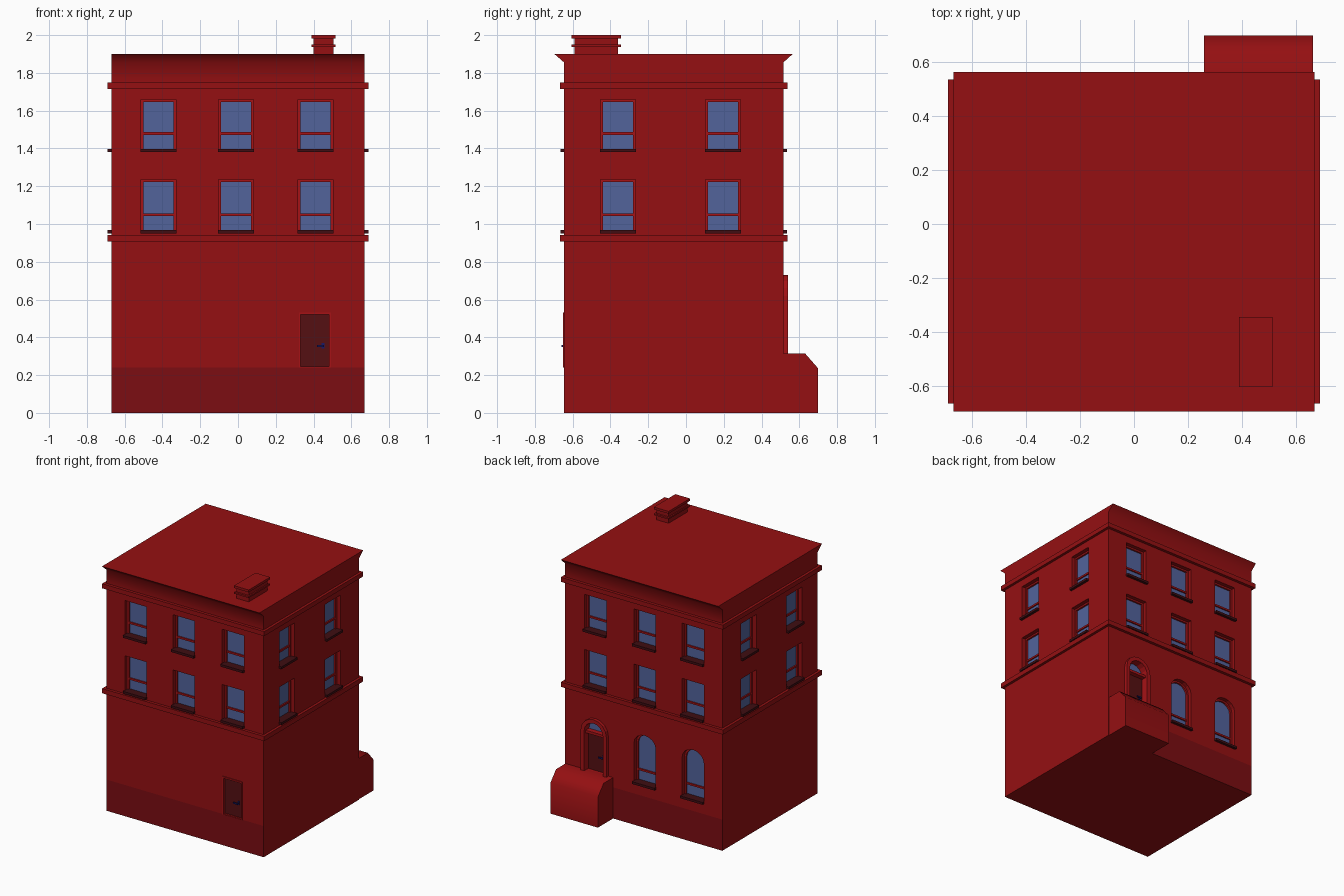
import bpy, bmesh, math
from mathutils import Matrix, Vector

if "Cube" in bpy.data.objects:
    bpy.data.objects.remove(bpy.data.objects["Cube"])


def material(name, r, g, b):
    m = bpy.data.materials.new(name)
    m.diffuse_color = (r, g, b, 1)
    m.use_nodes = True
    m.node_tree.nodes["Principled BSDF"].inputs["Base Color"].default_value = m.diffuse_color
    return m


RED = material("red_wall", 0.30, 0.005, 0.006)
TRIM = material("red_frame", 0.38, 0.006, 0.008)
PLINTH = material("plinth_red", 0.20, 0.004, 0.006)
DARK = material("dark_sill", 0.05, 0.004, 0.006)
DOOR = material("dark_door", 0.09, 0.005, 0.006)
GLASS = material("blue_glass", 0.085, 0.125, 0.33)
KNOB = material("blue_handle", 0.01, 0.01, 0.14)

X, Y0, Y1 = 0.67, -0.645, 0.515      # wall planes
PLINTH_Z, WALL_Z, ROOF_Z = 0.24, 1.75, 1.9
RECESS = 0.05

# Wall frames: local x runs along the wall, local y goes into it
SIDES = {
    "front": Matrix.Translation((0, Y0, 0)),
    "right": Matrix.Translation((X, 0, 0)) @ Matrix.Rotation(math.pi / 2, 4, 'Z'),
    "back": Matrix.Translation((0, Y1, 0)) @ Matrix.Rotation(math.pi, 4, 'Z'),
    "left": Matrix.Translation((-X, 0, 0)) @ Matrix.Rotation(-math.pi / 2, 4, 'Z'),
}


def finish(name, bm, mat):
    bmesh.ops.recalc_face_normals(bm, faces=bm.faces)
    me = bpy.data.meshes.new(name)
    bm.to_mesh(me)
    bm.free()
    if mat:
        me.materials.append(mat)
    ob = bpy.data.objects.new(name, me)
    bpy.context.collection.objects.link(ob)
    return ob


def loft(bm, a, b):
    """Closed prism between two matching loops of points."""
    va, vb = [bm.verts.new(p) for p in a], [bm.verts.new(p) for p in b]
    bm.faces.new(va)
    bm.faces.new(vb[::-1])
    for i in range(len(va)):
        j = (i + 1) % len(va)
        bm.faces.new((va[i], va[j], vb[j], vb[i]))


def prism(bm, M, outline, d0, d1):
    loft(bm, *[[M @ Vector((u, d, z)) for u, z in outline] for d in (d0, d1)])


def ring(bm, M, outer, inner, d0, d1):
    """Frame between an outer and an inner outline."""
    loops = [[bm.verts.new(M @ Vector((u, d, z))) for u, z in o]
             for o, d in ((outer, d0), (inner, d0), (inner, d1), (outer, d1))]
    n = len(outer)
    for k in range(4):
        a, b = loops[k], loops[(k + 1) % 4]
        for i in range(n):
            j = (i + 1) % n
            bm.faces.new((a[i], a[j], b[j], b[i]))


def outline(u, w, z0, z1, rise=0.0):
    """Rectangle, or a rectangle with an arched head."""
    h = w / 2
    pts = [(u - h, z0), (u + h, z0)]
    if not rise:
        return pts + [(u + h, z1), (u - h, z1)]
    for i in range(9):
        a = math.pi * i / 8
        pts.append((u + h * math.cos(a), z1 - rise + rise * math.sin(a)))
    return pts


def box(name, x0, x1, y0, y1, z0, z1, mat=RED):
    bm = bmesh.new()
    loft(bm, [(x, y, z0) for x, y in ((x0, y0), (x1, y0), (x1, y1), (x0, y1))],
         [(x, y, z1) for x, y in ((x0, y0), (x1, y0), (x1, y1), (x0, y1))])
    return finish(name, bm, mat)


def extrude_x(name, x0, x1, profile, mat=RED):
    bm = bmesh.new()
    loft(bm, [(x0, y, z) for y, z in profile], [(x1, y, z) for y, z in profile])
    ob = finish(name, bm, mat)
    bpy.ops.object.select_all(action='DESELECT')
    ob.select_set(True)
    bpy.context.view_layer.objects.active = ob
    bpy.ops.object.shade_smooth_by_angle(angle=math.radians(55))
    return ob


cut = bmesh.new()


def window(side, parts, u, z0, z1, rise=0.0):
    M, w, t = SIDES[side], 0.185, 0.013
    prism(cut, M, outline(u, w, z0, z1, rise), -0.03, RECESS)
    ring(parts["frame"], M, outline(u, w, z0, z1, rise),
         outline(u, w - 2 * t, z0 + t, z1 - t, rise * 0.9), 0.03, RECESS)
    prism(parts["frame"], M, outline(u, w - t, z0 + 0.092, z0 + 0.106), 0.033, RECESS)
    prism(parts["glass"], M, outline(u, w - t, z0 + t / 2, z1 - t / 2, rise), 0.043, 0.054)
    prism(parts["sill"], M, outline(u, w + 0.006, z0, z0 + 0.018), -0.02, 0.045)


def handle(name, side, u, z, d):
    bm = bmesh.new()
    M = SIDES[side]
    prism(bm, M, outline(u, 0.014, z - 0.014, z + 0.014), d - 0.006, d)
    prism(bm, M, outline(u, 0.008, z - 0.004, z + 0.004), d - 0.02, d)
    prism(bm, M, outline(u - 0.014, 0.036, z - 0.005, z + 0.005), d - 0.025, d - 0.016)
    finish(name, bm, KNOB)


# Windows on all four sides
columns = {"front": (-0.42, -0.01, 0.41), "back": (-0.41, 0.01, 0.42),
           "right": (-0.36, 0.195), "left": (0.36, -0.195)}
for side, cols in columns.items():
    parts = {k: bmesh.new() for k in ("frame", "glass", "sill")}
    for u in cols:
        window(side, parts, u, 1.38, 1.66)
        window(side, parts, u, 0.95, 1.235)
    if side == "back":
        for u in cols[1:]:
            window(side, parts, u, 0.32, 0.71, 0.08)
    for key, mat in (("frame", TRIM), ("glass", GLASS), ("sill", DARK)):
        finish(f"{side}_window_{key}", parts[key], mat)

# Plain door on the front
M, u = SIDES["front"], 0.407
prism(cut, M, outline(u, 0.16, 0.245, 0.525), -0.03, 0.025)
bm = bmesh.new()
ring(bm, M, outline(u, 0.17, 0.24, 0.532), outline(u, 0.152, 0.243, 0.52), -0.007, 0.02)
finish("front_door_frame", bm, TRIM)
bm = bmesh.new()
prism(bm, M, outline(u, 0.156, 0.243, 0.523), 0.012, 0.03)
finish("front_door", bm, DOOR)
handle("front_door_handle", "front", 0.45, 0.355, 0.012)

# Arched main door with fanlight at the back
M, u = SIDES["back"], -0.41
prism(cut, M, outline(u, 0.18, 0.31, 0.71, 0.09), -0.03, RECESS)
bm = bmesh.new()
ring(bm, M, outline(u, 0.22, 0.305, 0.73, 0.11), outline(u, 0.16, 0.312, 0.70, 0.08), -0.025, RECESS)
prism(bm, M, outline(u, 0.17, 0.60, 0.62), -0.005, RECESS)
finish("back_door_surround", bm, TRIM)
bm = bmesh.new()
prism(bm, M, outline(u, 0.17, 0.31, 0.61), 0.03, 0.055)
finish("back_door", bm, DOOR)
bm = bmesh.new()
prism(bm, M, outline(u, 0.17, 0.61, 0.705, 0.085), 0.035, 0.055)
finish("back_door_fanlight", bm, GLASS)
handle("back_door_handle", "back", u + 0.05, 0.43, 0.03)

# Walls with the openings cut in
walls = box("walls", -X, X, Y0, Y1, PLINTH_Z, WALL_Z)
cutter = finish("opening_cutter", cut, None)
cutter.hide_render = True
mod = walls.modifiers.new("openings", 'BOOLEAN')
mod.operation, mod.solver, mod.object = 'DIFFERENCE', 'EXACT', cutter
bpy.context.view_layer.objects.active = walls
bpy.ops.object.modifier_apply(modifier=mod.name)
bpy.data.objects.remove(cutter)

# Plinth, darker on front and back only
plinth = box("plinth", -X, X, Y0, Y1, 0, PLINTH_Z)
plinth.data.materials.append(PLINTH)
for f in plinth.data.polygons:
    f.material_index = int(abs(f.normal.y) > 0.5)

# Roof block flaring out at front and back
extrude_x("cornice", -X, X, [(Y0, WALL_Z), (Y1, WALL_Z), (Y1, 1.855), (Y1 + 0.05, ROOF_Z),
                             (Y0 - 0.052, ROOF_Z), (Y0, 1.855)])

# String courses round the building
for name, z0, z1 in (("upper_band", 1.715, 1.75), ("lower_band", 0.907, 0.943)):
    box(name, -0.69, 0.69, Y0 - 0.022, Y1 + 0.022, z0, z1)

# Stoop under the back door
extrude_x("stoop", 0.26, 0.665, [(Y1 - 0.01, 0), (0.70, 0), (0.70, 0.235),
                                (0.63, 0.315), (Y1 - 0.01, 0.315)])

# Chimney with two collars
box("chimney", 0.40, 0.505, -0.59, -0.36, ROOF_Z - 0.01, 1.99)
for name, z0, z1 in (("chimney_cap", 1.982, 2.0), ("chimney_collar", 1.938, 1.95)):
    box(name, 0.39, 0.515, -0.605, -0.345, z0, z1)
